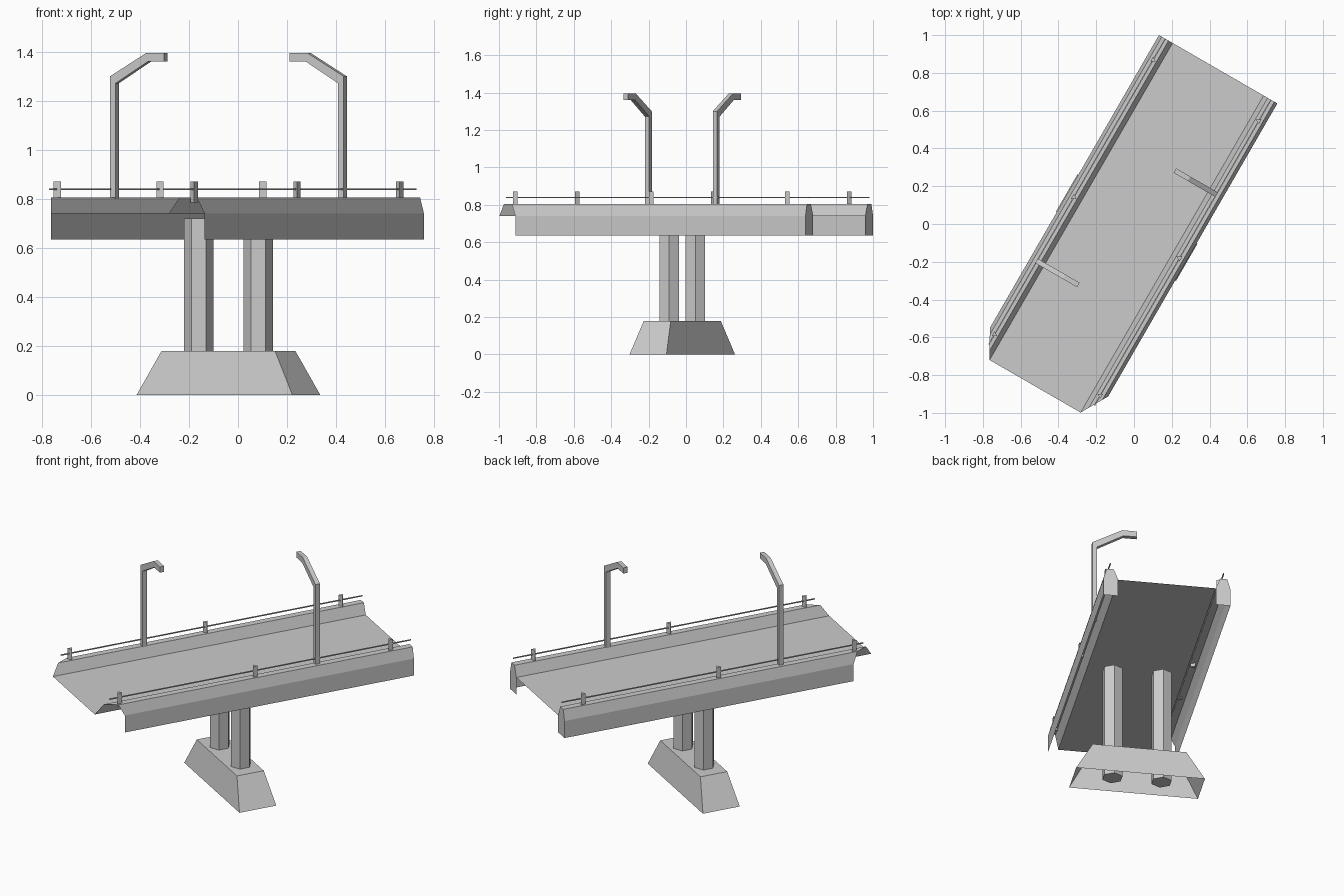
import bpy, bmesh, math
from mathutils import Matrix

if "Cube" in bpy.data.objects:
    bpy.data.objects.remove(bpy.data.objects["Cube"])

# Bridge frame: local x across the deck, local y along it
FRAME = Matrix.Translation((-0.039, -0.020, 0)) @ Matrix.Rotation(math.radians(-30), 4, 'Z')


def make(name, verts, faces, turn=0.0):
    bm = bmesh.new()
    vs = [bm.verts.new(v) for v in verts]
    for f in faces:
        bm.faces.new([vs[i] for i in f])
    bmesh.ops.recalc_face_normals(bm, faces=bm.faces)
    mesh = bpy.data.meshes.new(name)
    bm.to_mesh(mesh)
    bm.free()
    ob = bpy.data.objects.new(name, mesh)
    ob.matrix_world = FRAME @ Matrix.Rotation(turn, 4, 'Z')
    bpy.context.collection.objects.link(ob)
    return ob


def loft(name, a, b, caps=(True, True), turn=0.0):
    """Join two matching closed loops, with optional end caps."""
    n = len(a)
    faces = [(i, (i + 1) % n, n + (i + 1) % n, n + i) for i in range(n)]
    if caps[0]:
        faces.append(tuple(range(n)))
    if caps[1]:
        faces.append(tuple(range(n, 2 * n)))
    return make(name, a + b, faces, turn)


def ngon(cx, cy, r, n, z, start):
    angles = [start + 2 * math.pi * i / n for i in range(n)]
    return [(cx + r * math.cos(t), cy + r * math.sin(t), z) for t in angles]


def rect(hx, hy, z):
    return [(-hx, -hy, z), (hx, -hy, z), (hx, hy, z), (-hx, hy, z)]


END, INNER, OUTER = 0.969, 0.278, 0.362

# Road deck sheet
make("deck", rect(INNER, END, 0.74), [(0, 1, 2, 3)])

# Footing, open underneath
loft("footing", rect(0.367, 0.114, 0), rect(0.267, 0.083, 0.18), (False, True))

# Parapet section from inner deck edge over the top to the skirt bottom
section = [(INNER, 0.74), (0.303, 0.805), (0.344, 0.805), (OUTER, 0.74), (OUTER, 0.635)]
# Lamp silhouette: pole and bent arm
lamp = [(-0.326, 0.80), (-0.326, 1.30), (-0.156, 1.395), (-0.070, 1.395),
        (-0.070, 1.36), (-0.148, 1.36), (-0.299, 1.272), (-0.299, 0.80)]

for s, side in ((-1, "left"), (1, "right")):
    # Parapet shell: diagonal cut at the near end, closed at the far end
    near = [(s * x, -END + (x - INNER) * 1.75, z) for x, z in section]
    far = [(s * x, END, z) for x, z in section]
    foot = [(s * INNER, END, 0.635)]
    faces = [(i, i + 1, i + 6, i + 5) for i in range(4)] + [(5, 6, 7, 8, 9, 10)]
    make(f"parapet_{side}", near + far + foot, faces)

    # Handrail and its three-sided posts
    xr = s * 0.323
    rail = [[(xr + dx, y, 0.84 + dz) for dx, dz in
             ((-.003, -.003), (.003, -.003), (.003, .003), (-.003, .003))]
            for y in (-0.9, END)]
    loft(f"handrail_{side}", *rail)
    inward = 0 if s < 0 else math.pi
    for i, y in enumerate((-0.839, 0.0, 0.839)):
        loft(f"rail_post_{side}_{i + 1}", ngon(xr, y, 0.017, 3, 0.785, inward),
             ngon(xr, y, 0.017, 3, 0.87, inward))

    # Hexagonal pillar
    loft(f"pillar_{side}", ngon(s * 0.14, 0, 0.06, 6, 0.02, math.pi / 6),
         ngon(s * 0.14, 0, 0.06, 6, 0.72, math.pi / 6))

    # Street lamp, the second one turned half a circle
    loft(f"street_lamp_{side}", [(x, -0.4035, z) for x, z in lamp],
         [(x, -0.3765, z) for x, z in lamp], turn=0 if s < 0 else math.pi)
